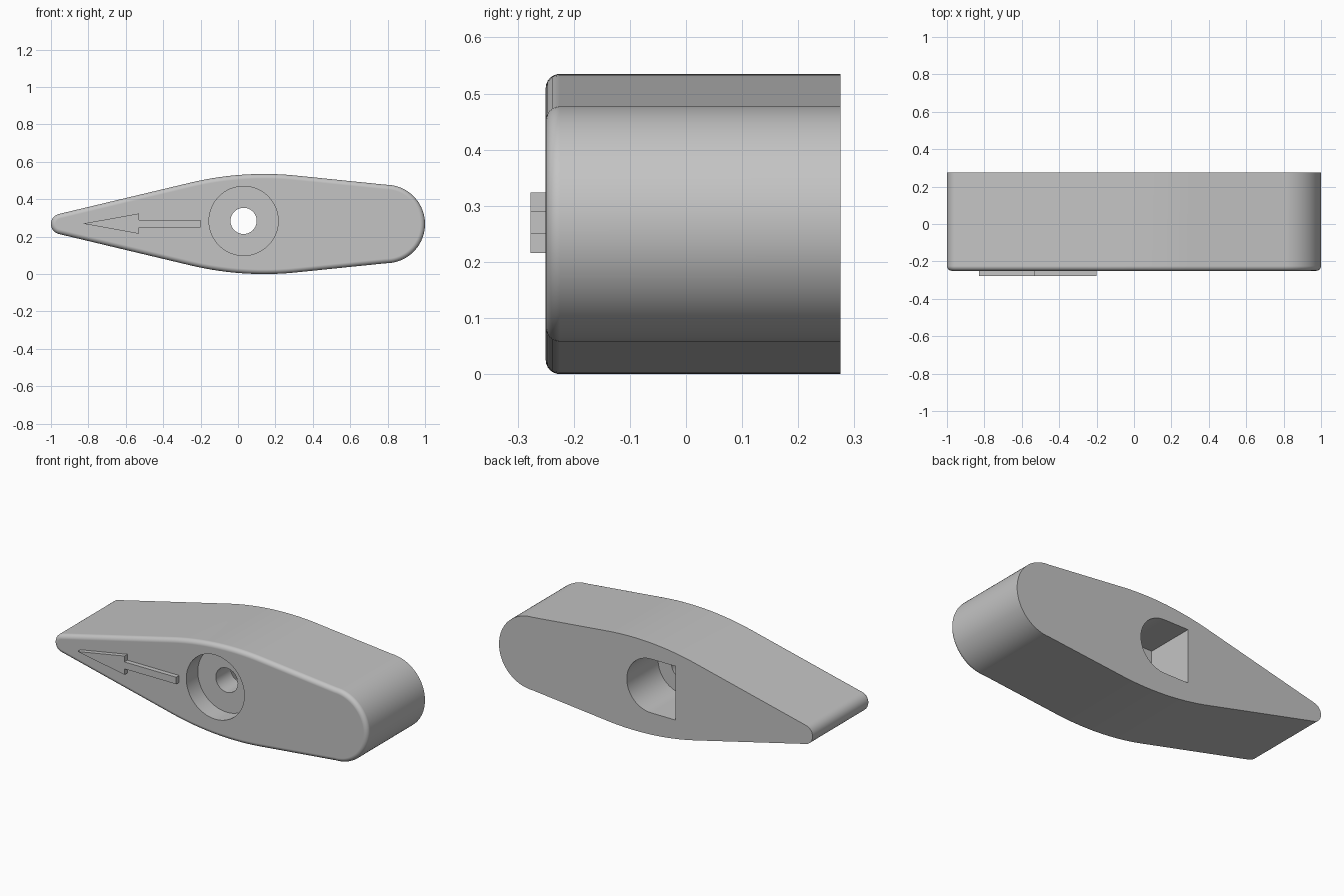
import bpy
import bmesh
from math import sin, cos, pi, asin, atan

if "Cube" in bpy.data.objects:
    bpy.data.objects.remove(bpy.data.objects["Cube"], do_unlink=True)

MID = 0.2675                 # height of the symmetry plane
FRONT, BACK = -0.25, 0.275   # body depth
HOLE_X, HOLE_Z = 0.03, 0.284

grey = bpy.data.materials.new("plain grey")
grey.use_nodes = True
colour = (0.55, 0.55, 0.55, 1)
grey.diffuse_color = colour
grey.node_tree.nodes["Principled BSDF"].inputs["Base Color"].default_value = colour


def arc(cx, cz, r, start, end, n):
    """Points on an arc in the x-z plane, angles in radians."""
    return [(cx + r * cos(start + (end - start) * i / n),
             cz + r * sin(start + (end - start) * i / n)) for i in range(n + 1)]


def prism(name, outline, y0, y1, round_front=0):
    """Extrude an x-z outline from y0 to y1, optionally rounding the y0 rim."""
    bm = bmesh.new()
    face = bm.faces.new([bm.verts.new((x, y0, z)) for x, z in outline])
    rim = list(face.edges)
    ext = bmesh.ops.extrude_face_region(bm, geom=[face], use_keep_orig=True)
    moved = [g for g in ext["geom"] if isinstance(g, bmesh.types.BMVert)]
    bmesh.ops.translate(bm, verts=moved, vec=(0, y1 - y0, 0))
    bmesh.ops.recalc_face_normals(bm, faces=bm.faces)
    if round_front:
        bmesh.ops.bevel(bm, geom=rim, offset=round_front, segments=6,
                        profile=0.5, affect='EDGES', clamp_overlap=False)
    mesh = bpy.data.meshes.new(name)
    bm.to_mesh(mesh)
    bm.free()
    mesh.materials.append(grey)
    obj = bpy.data.objects.new(name, mesh)
    bpy.context.collection.objects.link(obj)
    return obj


def activate(obj):
    bpy.ops.object.select_all(action='DESELECT')
    obj.select_set(True)
    bpy.context.view_layer.objects.active = obj


def cut(obj, cutter):
    cutter.hide_render = True
    mod = obj.modifiers.new("cut", 'BOOLEAN')
    mod.operation, mod.solver, mod.object = 'DIFFERENCE', 'EXACT', cutter
    activate(obj)
    bpy.ops.object.modifier_apply(modifier=mod.name)
    bpy.data.objects.remove(cutter, do_unlink=True)


# Upper half of the body outline: round nose, bulged middle, narrow tip
lean = atan(0.24)
upper = arc(0.79, 0, 0.21, 0, pi / 2, 20)
upper += arc(0.14, 0.2675 - 1.7, 1.7, pi / 2 - asin(0.09), pi / 2 + lean, 24)
upper += arc(-0.945, 0, 0.055, pi / 2 + lean, pi, 12)
lower = [(x, -z) for x, z in reversed(upper[1:-1])]
outline = [(x, MID + z) for x, z in upper + lower]
body = prism("handle_body", outline, FRONT, BACK, round_front=0.025)

# Screw recess, through hole and rear shaft socket
cut(body, prism("recess_cutter", arc(HOLE_X, HOLE_Z, 0.185, 0, 2 * pi, 64)[:-1], -0.4, -0.145))
cut(body, prism("hole_cutter", arc(HOLE_X, HOLE_Z, 0.07, 0, 2 * pi, 40)[:-1], -0.3, 0.2))
socket = arc(HOLE_X, HOLE_Z, 0.155, -pi / 2, pi / 2, 32)
socket += [(HOLE_X - 0.155, HOLE_Z + 0.155), (HOLE_X - 0.155, HOLE_Z - 0.155)]
cut(body, prism("socket_cutter", socket, -0.01, 0.4))

activate(body)
bpy.ops.object.shade_smooth_by_angle(angle=pi / 6)
weighted = body.modifiers.new("even shading", 'WEIGHTED_NORMAL')
weighted.keep_sharp = True

# Raised pointer arrow
half = [(-0.83, 0), (-0.53, 0.054), (-0.53, 0.02), (-0.2, 0.02)]
arrow = half + [(x, -z) for x, z in reversed(half[1:])]
prism("pointer_arrow", [(x, MID + 0.002 + z) for x, z in arrow], -0.277, -0.245)
